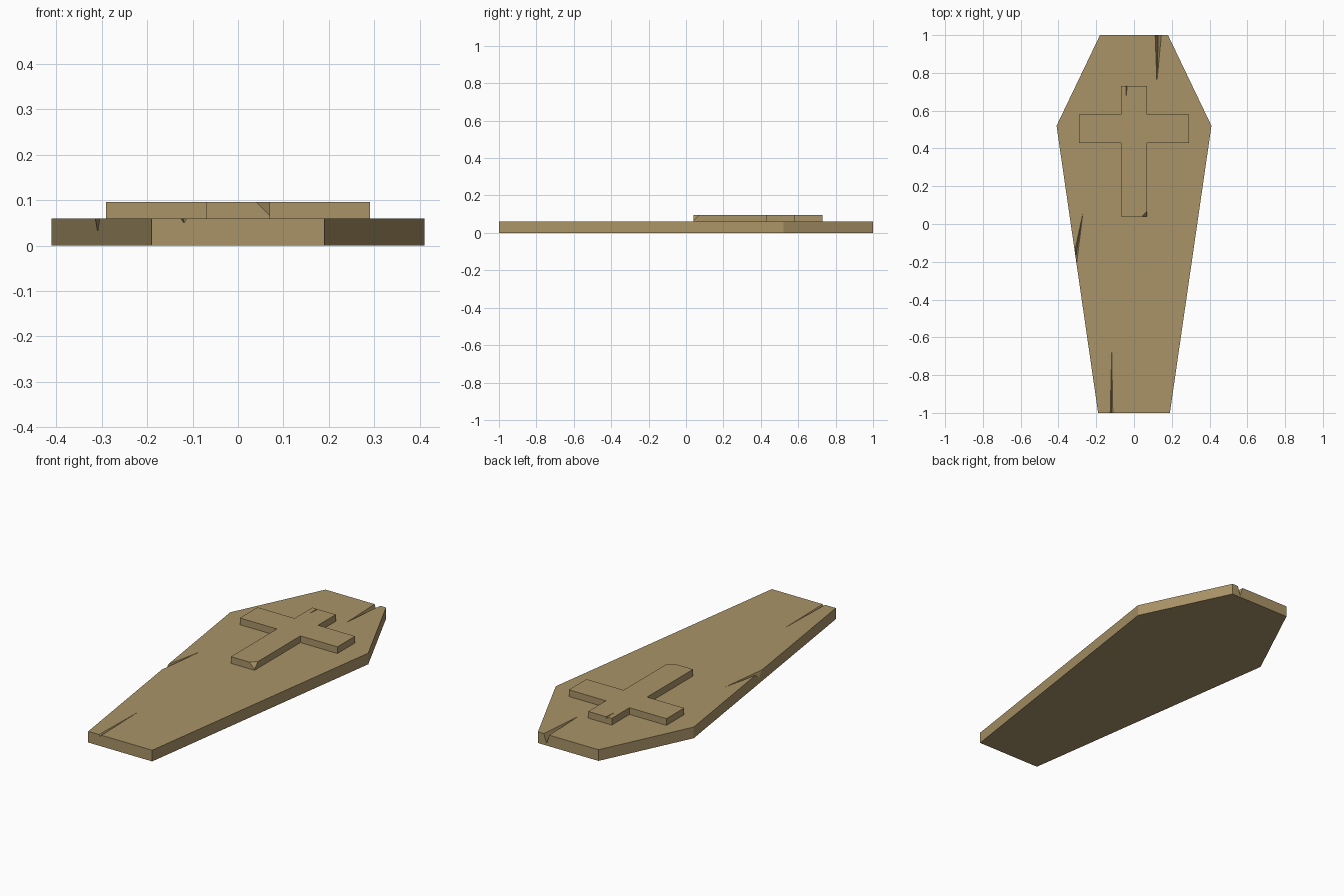
import bpy, bmesh
from mathutils import Vector

if "Cube" in bpy.data.objects:
    bpy.data.objects.remove(bpy.data.objects["Cube"])

wood = bpy.data.materials.new("weathered wood")
wood.diffuse_color = (0.40, 0.295, 0.136, 1)
wood.use_nodes = True
wood.node_tree.nodes["Principled BSDF"].inputs["Base Color"].default_value = wood.diffuse_color


def add_object(name, bm):
    bmesh.ops.recalc_face_normals(bm, faces=bm.faces)
    me = bpy.data.meshes.new(name)
    bm.to_mesh(me)
    bm.free()
    me.materials.append(wood)
    ob = bpy.data.objects.new(name, me)
    bpy.context.collection.objects.link(ob)
    return ob


def slab(name, outline, z0, z1):
    """Extrude a flat outline from z0 to z1."""
    bm = bmesh.new()
    face = bm.faces.new([bm.verts.new((x, y, z0)) for x, y in outline])
    ext = bmesh.ops.extrude_face_region(bm, geom=[face])
    bmesh.ops.translate(bm, vec=(0, 0, z1 - z0),
                        verts=[v for v in ext["geom"] if isinstance(v, bmesh.types.BMVert)])
    return add_object(name, bm)


def crack(target, a, b, tip, top, depth):
    """Cut a V notch whose mouth runs a-b at the edge and tapers to the tip."""
    a, b, tip = (Vector((*p, top)) for p in (a, b, tip))
    low = (a + b) / 2 - Vector((0, 0, depth))
    # push the mouth beyond the edge and the top above the surface
    pts = [tip]
    for p in (a, b, low):
        pts += [p, tip + (p - tip) * 1.08]
    pts += [p + Vector((0, 0, 0.01)) for p in pts if p.z > top - 1e-5]
    bm = bmesh.new()
    for p in pts:
        bm.verts.new(p)
    hull = bmesh.ops.convex_hull(bm, input=bm.verts)
    bmesh.ops.delete(bm, geom=list({v for v in hull["geom_interior"] + hull["geom_unused"]
                                    if isinstance(v, bmesh.types.BMVert)}), context="VERTS")
    cut(target, add_object("crack_cutter", bm))


def cut(target, cutter):
    cutter.hide_render = True
    cutter.hide_viewport = True
    mod = target.modifiers.new("notch", "BOOLEAN")
    mod.operation, mod.solver, mod.object = "DIFFERENCE", "EXACT", cutter


def mirrored(half):
    return half + [(-x, y) for x, y in reversed(half)]


# Tapered six-sided lid
lid = slab("coffin_lid", mirrored([(0.19, -1), (0.41, 0.52), (0.18, 1)]), 0, 0.06)

# Raised cross
cross = slab("cross", mirrored([(0.07, 0.04), (0.07, 0.43), (0.29, 0.43),
                                (0.29, 0.58), (0.07, 0.58), (0.07, 0.73)]), 0.06, 0.096)

# Splits in the lid: head, left side, foot
crack(lid, (0.112, 1), (0.145, 1), (0.121, 0.75), 0.06, 0.05)
crack(lid, (-0.304, -0.21), (-0.314, -0.145), (-0.27, 0.06), 0.06, 0.03)
crack(lid, (-0.126, -1), (-0.112, -1), (-0.118, -0.67), 0.06, 0.01)

# Small split at the top of the cross
crack(cross, (-0.043, 0.73), (-0.036, 0.73), (-0.042, 0.67), 0.096, 0.012)

# Chipped lower corner of the cross
bm = bmesh.new()
corner = Vector((0.075, 0.035, 0.101))
for d in ((0, 0, 0), (-0.045, 0, 0), (0, 0.045, 0), (0, 0, -0.045)):
    bm.verts.new(corner + Vector(d))
bmesh.ops.convex_hull(bm, input=bm.verts)
cut(cross, add_object("chip_cutter", bm))
